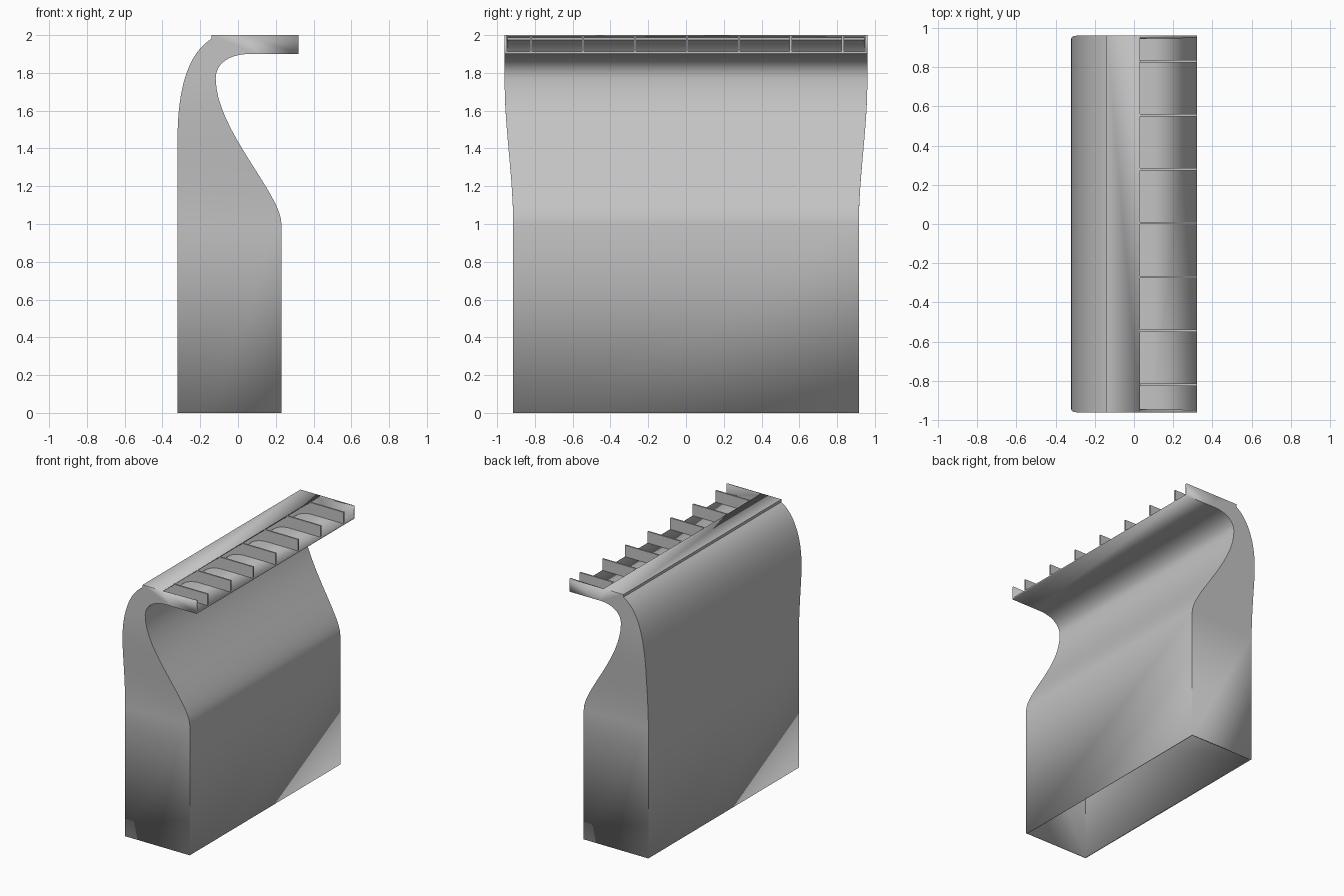
import bpy, bmesh
from mathutils import Vector
from mathutils.geometry import interpolate_bezier

cube = bpy.data.objects.get("Cube")
if cube:
    bpy.data.objects.remove(cube)

WALL = 0.012
grey = bpy.data.materials.new("plain_grey")
grey.use_nodes = True
grey.diffuse_color = (0.55, 0.55, 0.55, 1)
grey.node_tree.nodes["Principled BSDF"].inputs["Base Color"].default_value = grey.diffuse_color


def curve(a, b, c, d, steps):
    """Points (x, z) of a Bezier curve, without its first point."""
    pts = interpolate_bezier(*[Vector((p[0], p[1], 0)) for p in (a, b, c, d)], steps + 1)
    return [(p.x, p.y) for p in pts[1:]]


def half_width(z):
    t = min(max((z - 1.0) / 0.75, 0), 1)
    return 0.915 + 0.045 * t * t * (3 - 2 * t)


def finish(name, bm):
    mesh = bpy.data.meshes.new(name)
    bm.to_mesh(mesh)
    bm.free()
    mesh.materials.append(grey)
    obj = bpy.data.objects.new(name, mesh)
    bpy.context.collection.objects.link(obj)
    return obj


# Matching stations up the back wall and the front wall
throat = curve((-0.118, 1.77), (-0.118, 1.86), (-0.03, 1.9), (0.06, 1.9), 12)
front = [(0.23, 0), (0.23, 1.0)]
front += curve((0.23, 1.0), (0.23, 1.16), (-0.118, 1.5), (-0.118, 1.77), 16) + throat
front += [(0.06, 1.9), (0.1, 1.9), (0.32, 1.9)]
back = [(-0.32, 0), (-0.32, 1.0)]
back += [(-0.32, 1.0 + 0.045 * i) for i in range(1, 11)]
back += curve((-0.32, 1.45), (-0.32, 1.77), (-0.24, 1.92), (-0.14, 1.98), 18)
back += [(-0.14, 2.0), (0.03, 2.0), (0.32, 2.0)]

# Hollow duct: open at the base and along the outer part of the roof
bm = bmesh.new()
rings = []
for b, f in zip(back, front):
    rings.append([bm.verts.new((p[0], s * half_width(p[1]), p[1]))
                  for p, s in ((b, -1), (f, -1), (f, 1), (b, 1))])
for n, (low, high) in enumerate(zip(rings, rings[1:])):
    for i in range(4):
        if i == 3 and n == len(rings) - 2:
            continue
        j = (i + 1) % 4
        bm.faces.new((low[i], low[j], high[j], high[i]))
bmesh.ops.remove_doubles(bm, verts=bm.verts, dist=0.0001)
duct = finish("duct_shell", bm)
shell = duct.modifiers.new("wall_thickness", "SOLIDIFY")
shell.thickness = WALL
shell.offset = -1
shell.use_even_offset = True
bpy.context.view_layer.objects.active = duct
duct.select_set(True)
bpy.ops.object.shade_smooth_by_angle(angle=0.6)

# Guide fins across the outlet, following the throat into the duct
outline = [(0.32, 1.905), (0.32, 2.0), (0.03, 2.0), (0.03, 1.99), (-0.12, 1.98), (-0.16, 1.9), (-0.16, 1.79)]
outline += [(x - 0.005, z + 0.005) for x, z in throat]
for k in range(7):
    y = 0.005 + 0.275 * (k - 3)
    bm = bmesh.new()
    face = bm.faces.new([bm.verts.new((x, y - WALL / 2, z)) for x, z in outline])
    grown = bmesh.ops.extrude_face_region(bm, geom=[face])["geom"]
    bmesh.ops.translate(bm, vec=(0, WALL, 0), verts=[v for v in grown if isinstance(v, bmesh.types.BMVert)])
    bmesh.ops.recalc_face_normals(bm, faces=bm.faces)
    finish(f"guide_fin_{k + 1}", bm)
